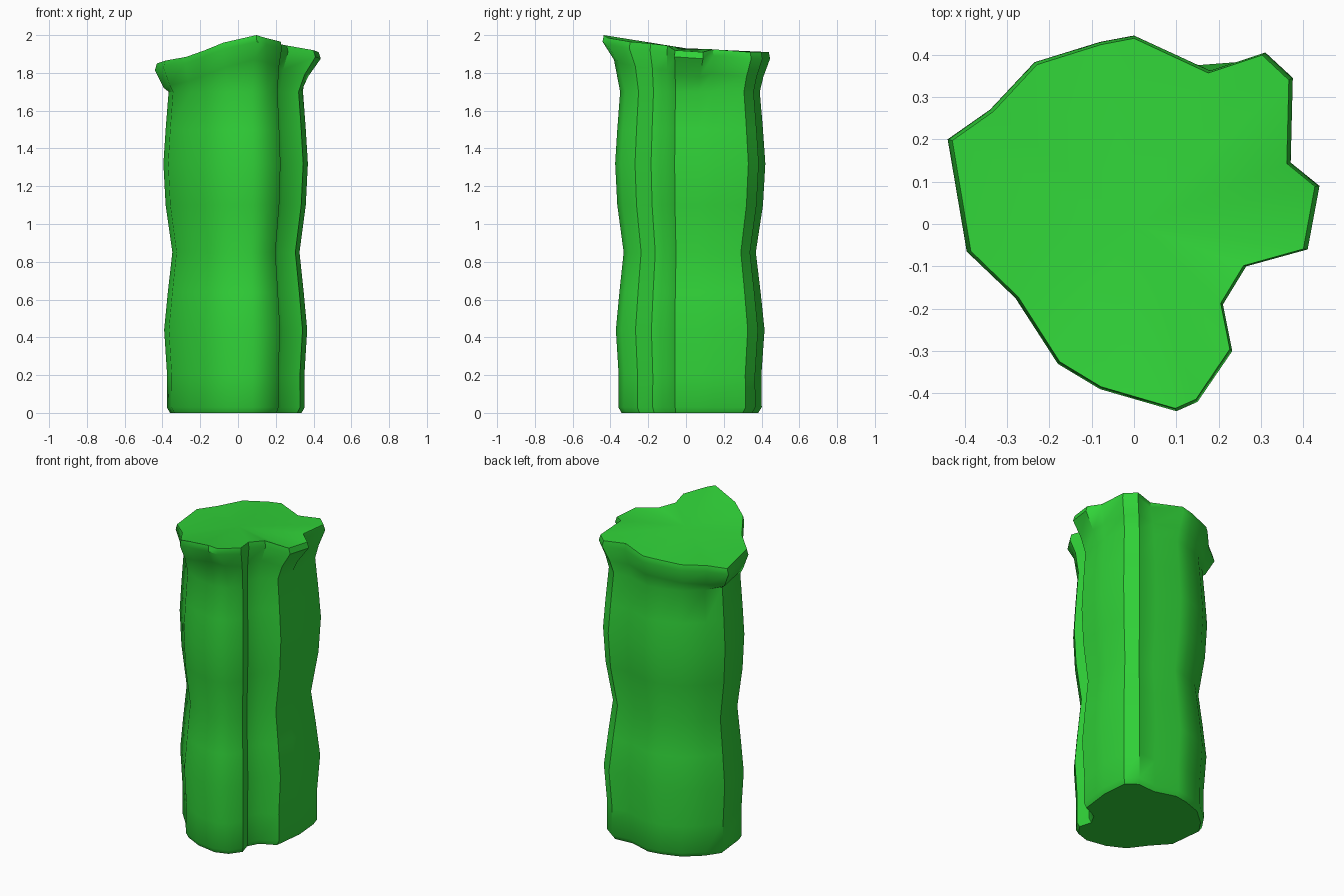
import bpy, bmesh, math

# Matching outlines: body x, y | rim x, y, z (counter-clockwise from the spout)
OUTLINE = [
    (0.345, -0.06, 0.41, -0.06, 1.92), (0.36, 0.07, 0.438, 0.09, 1.91),
    (0.37, 0.15, 0.37, 0.145, 1.925), (0.355, 0.33, 0.375, 0.345, 1.91),
    (0.28, 0.385, 0.31, 0.405, 1.91), (0.15, 0.375, 0.18, 0.362, 1.91),
    (0.0, 0.42, 0.0, 0.445, 1.91), (-0.09, 0.405, -0.08, 0.43, 1.905),
    (-0.22, 0.36, -0.235, 0.382, 1.89), (-0.33, 0.265, -0.34, 0.27, 1.87),
    (-0.395, 0.17, -0.44, 0.20, 1.85), (-0.37, -0.06, -0.395, -0.065, 1.865),
    (-0.27, -0.17, -0.28, -0.175, 1.885), (-0.18, -0.29, -0.18, -0.33, 1.92),
    (-0.06, -0.35, -0.08, -0.39, 1.96), (0.08, -0.375, 0.10, -0.442, 2.0),
    (0.17, -0.345, 0.15, -0.42, 1.985), (0.225, -0.27, 0.232, -0.30, 1.965),
    (0.20, -0.185, 0.21, -0.19, 1.955), (0.24, -0.11, 0.265, -0.10, 1.945),
]
# Wavy waist: height, scale
LEVELS = [(0.0, 0.91), (0.03, 0.955), (0.2, 0.95), (0.44, 0.99), (0.64, 0.94),
          (0.85, 0.88), (1.1, 0.97), (1.32, 1.0), (1.5, 0.97), (1.7, 0.93)]

bm = bmesh.new()
rings = []
for z, s in LEVELS:
    rings.append([bm.verts.new((p[0] * s, p[1] * s, z)) for p in OUTLINE])

# Flared rim: neck, lip underside, top edge
for t, drop in ((0.35, 0.13), (1.0, 0.035)):
    rings.append([bm.verts.new((b * 0.93 * (1 - t) + r * t, c * 0.93 * (1 - t) + q * t, z - drop))
                  for b, c, r, q, z in OUTLINE])
rings.append([bm.verts.new((r * 0.975, q * 0.985, z)) for b, c, r, q, z in OUTLINE])

n = len(OUTLINE)
for lo, hi in zip(rings, rings[1:]):
    for i in range(n):
        j = (i + 1) % n
        bm.faces.new((lo[i], lo[j], hi[j], hi[i]))

# Closed ends
bm.faces.new(list(reversed(rings[0])))
centre = bm.verts.new((0, 0, 1.93))
for i in range(n):
    bm.faces.new((rings[-1][i], rings[-1][(i + 1) % n], centre))
bmesh.ops.recalc_face_normals(bm, faces=bm.faces)

mesh = bpy.data.meshes.new("stem")
bm.to_mesh(mesh)
bm.free()
stem = bpy.data.objects.new("stem", mesh)
bpy.context.collection.objects.link(stem)

green = bpy.data.materials.new("green")
green.diffuse_color = (0.03, 0.65, 0.04, 1)
mesh.materials.append(green)

bpy.context.view_layer.objects.active = stem
stem.select_set(True)
bpy.ops.object.shade_smooth_by_angle(angle=math.radians(40))
